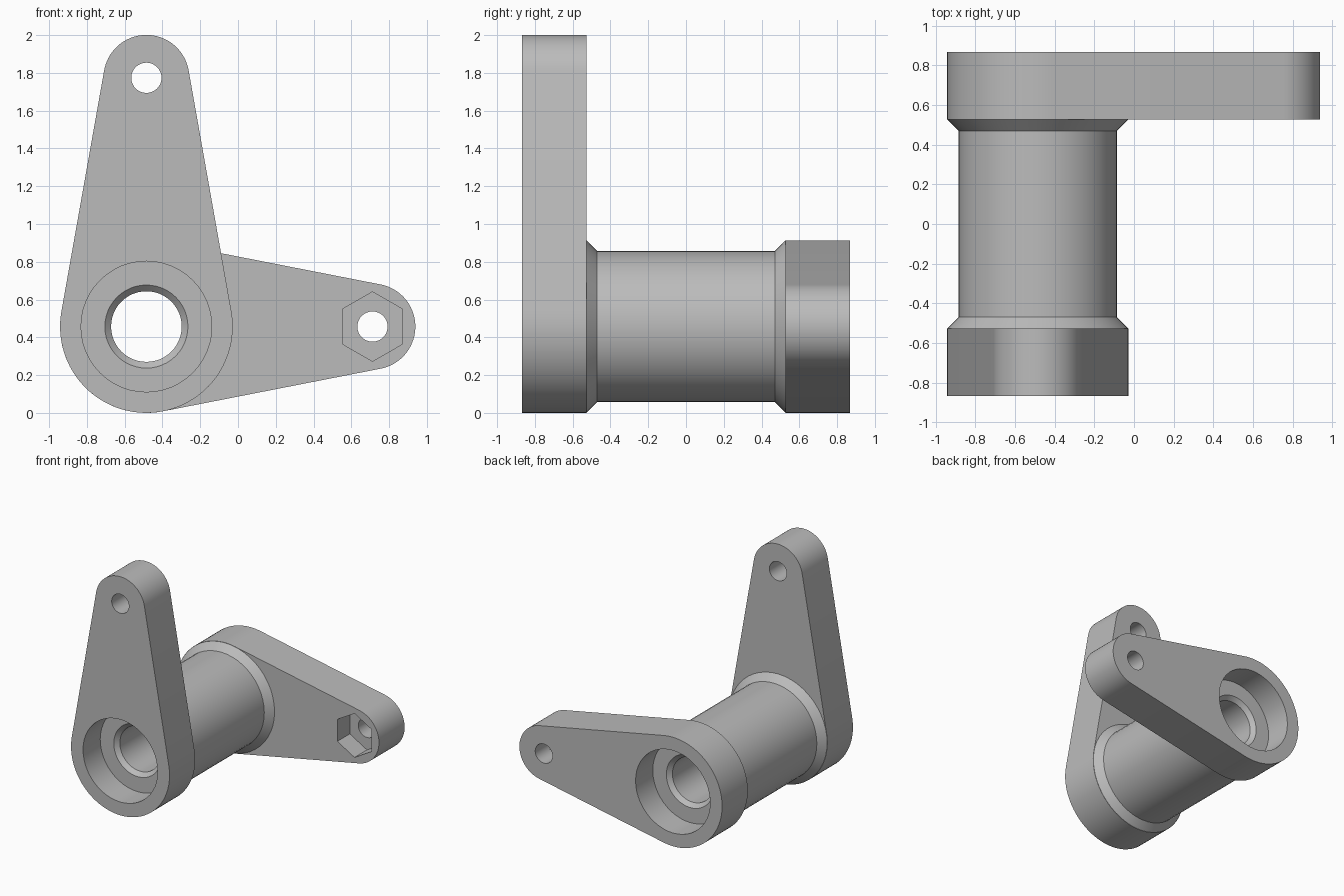
import bpy, bmesh, math
from mathutils import Vector

cube = bpy.data.objects.get("Cube")
if cube:
    bpy.data.objects.remove(cube, do_unlink=True)

AX, AZ = -0.485, 0.457              # pivot axis, running along y
R_HUB, R_TIP, R_BARREL = 0.457, 0.227, 0.40
Y_OUT, Y_IN = 0.867, 0.527          # outer and inner faces of the arms
Y_SEAT = Y_OUT - 0.228              # floor of the bearing pockets

metal = bpy.data.materials.new("light grey")
metal.use_nodes = True
grey = (0.5, 0.5, 0.5, 1)
metal.diffuse_color = grey
metal.node_tree.nodes["Principled BSDF"].inputs["Base Color"].default_value = grey


def make_object(name, bm):
    bmesh.ops.recalc_face_normals(bm, faces=bm.faces[:])
    mesh = bpy.data.meshes.new(name)
    bm.to_mesh(mesh)
    bm.free()
    mesh.materials.append(metal)
    obj = bpy.data.objects.new(name, mesh)
    bpy.context.collection.objects.link(obj)
    return obj


def prism(name, outline, y0, y1):
    """Extrude an (x, z) outline along y."""
    bm = bmesh.new()
    face = bm.faces.new([bm.verts.new((x, y0, z)) for x, z in outline])
    out = bmesh.ops.extrude_face_region(bm, geom=[face])
    moved = [v for v in out["geom"] if isinstance(v, bmesh.types.BMVert)]
    bmesh.ops.translate(bm, verts=moved, vec=(0, y1 - y0, 0))
    return make_object(name, bm)


def arc(cx, cz, r, start, end, n):
    return [(cx + r * math.cos(start + (end - start) * i / n),
             cz + r * math.sin(start + (end - start) * i / n)) for i in range(n + 1)]


def circle(cx, cz, r, n=48, turn=0.0):
    return arc(cx, cz, r, turn, turn + math.tau, n)[:-1]


def arm(name, length, heading, y0, y1):
    """Tapered lever: two circles joined by their outer tangents."""
    t = math.acos((R_HUB - R_TIP) / length)
    tx, tz = AX + length * math.cos(heading), AZ + length * math.sin(heading)
    outline = arc(AX, AZ, R_HUB, heading + t, heading + math.tau - t, 48)
    outline += arc(tx, tz, R_TIP, heading - t, heading + t, 36)
    return prism(name, outline, y0, y1)


def lathe(name, profile, n=48):
    """Spin a (radius, y) profile, closed on the axis, about the pivot."""
    bm = bmesh.new()
    rings = [[bm.verts.new((x, y, z)) for x, z in circle(AX, AZ, r, n)] for r, y in profile]
    for a, b in zip(rings, rings[1:]):
        for i in range(n):
            j = (i + 1) % n
            bm.faces.new((a[i], a[j], b[j], b[i]))
    bm.faces.new(rings[0])
    bm.faces.new(rings[-1])
    return make_object(name, bm)


def mirrored(half):
    return [(r, -y) for r, y in half] + [(r, y) for r, y in reversed(half)]


def combine(target, tool, operation):
    mod = target.modifiers.new("combine", "BOOLEAN")
    mod.operation, mod.solver, mod.object = operation, "EXACT", tool
    bpy.context.view_layer.objects.active = target
    bpy.ops.object.modifier_apply(modifier=mod.name)
    bpy.data.objects.remove(tool, do_unlink=True)


# Levers and flared barrel fused into one casting
UP, SIDE = 1.317, 1.197
crank = lathe("bell_crank", mirrored([(0.38, 0.6), (R_HUB - 0.001, Y_IN - 0.001),
                                      (R_BARREL, 0.47)]))
combine(crank, arm("upright_arm", UP, math.pi / 2, -Y_OUT, -Y_IN), "UNION")
combine(crank, arm("side_arm", SIDE, 0, Y_IN, Y_OUT), "UNION")

# Through bore with bearing pockets and chamfered mouths
bore = mirrored([(0.346, 1.0), (0.346, Y_SEAT), (0.22, Y_SEAT), (0.187, Y_SEAT - 0.033)])
combine(crank, lathe("bore_cutter", bore), "DIFFERENCE")

# Bolt holes at the arm tips, and the hexagonal nut pocket
tip_x, tip_z = AX + SIDE, AZ + UP
combine(crank, prism("upper_hole_cutter", circle(AX, tip_z, 0.08), -1, -0.4), "DIFFERENCE")
combine(crank, prism("side_hole_cutter", circle(tip_x, AZ, 0.08), 0.4, 1), "DIFFERENCE")
combine(crank, prism("nut_cutter", circle(tip_x, AZ, 0.184, 6, math.pi / 6),
                     0.4, Y_IN + 0.165), "DIFFERENCE")

# Rounded surfaces shade smoothly, machined edges stay sharp
bpy.ops.object.select_all(action="DESELECT")
crank.select_set(True)
bpy.context.view_layer.objects.active = crank
bpy.ops.object.shade_smooth_by_angle(angle=math.radians(20))
